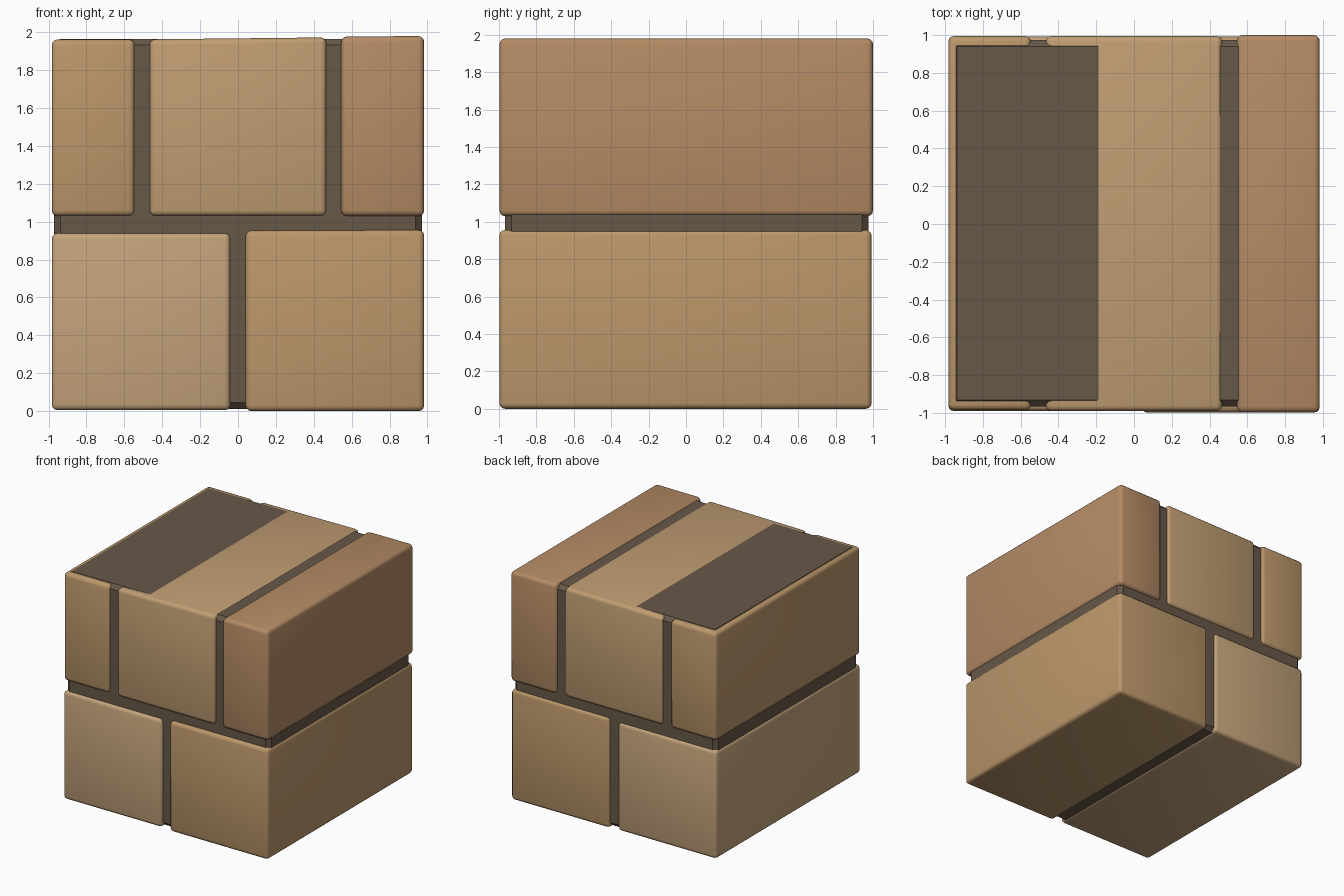
import bpy, bmesh

if "Cube" in bpy.data.objects:
    bpy.data.objects.remove(bpy.data.objects["Cube"])


def material(name, rgb):
    m = bpy.data.materials.new(name)
    m.diffuse_color = (*rgb, 1)
    m.use_nodes = True
    m.node_tree.nodes["Principled BSDF"].inputs["Base Color"].default_value = m.diffuse_color
    return m


def block(name, x0, x1, y0, y1, z0, z1, mat, bevel, segments, tilt=0.0):
    """Bevelled box; tilt raises the +x edge of the top face."""
    bm = bmesh.new()
    bmesh.ops.create_cube(bm, size=1)
    for v in bm.verts:
        right, back, top = v.co.x > 0, v.co.y > 0, v.co.z > 0
        v.co = (x1 if right else x0, y1 if back else y0, z1 if top else z0)
        if right and top:
            v.co.z += tilt
    bmesh.ops.bevel(bm, geom=bm.edges[:], offset=bevel, segments=segments,
                    profile=0.5, affect='EDGES')
    mesh = bpy.data.meshes.new(name)
    bm.to_mesh(mesh)
    bm.free()
    ob = bpy.data.objects.new(name, mesh)
    bpy.context.collection.objects.link(ob)
    mesh.materials.append(mat)
    bpy.ops.object.select_all(action='DESELECT')
    ob.select_set(True)
    bpy.context.view_layer.objects.active = ob
    bpy.ops.object.shade_smooth_by_angle(angle=0.7 if segments > 1 else 0.3)
    return ob


pale = material("pale_brick", (0.56, 0.37, 0.20))
tan = material("tan_brick", (0.50, 0.31, 0.145))
sand = material("sand_brick", (0.53, 0.34, 0.17))
red = material("reddish_brick", (0.46, 0.26, 0.13))
grey = material("mortar", (0.135, 0.098, 0.065))

# Mortar core, slightly recessed, with chamfered edges
block("mortar_core", -0.972, 0.972, -0.967, 0.975, 0.012, 1.966, grey, 0.034, 1)

# Full-depth bricks: name, x range, y range, z range, material, top tilt
bricks = [
    ("lower_left_brick", -0.983, -0.040, -0.990, 0.992, 0.005, 0.940, pale, 0.0),
    ("lower_right_brick", 0.040, 0.983, -0.998, 0.992, 0.000, 0.953, tan, 0.003),
    ("upper_left_brick", -0.983, -0.545, -0.985, 0.995, 1.030, 1.962, tan, 0.0),
    ("upper_middle_brick", -0.467, 0.467, -0.990, 0.995, 1.030, 1.963, sand, 0.010),
    ("upper_right_brick", 0.545, 0.983, -0.997, 1.000, 1.030, 1.978, red, 0.002),
]
for name, x0, x1, y0, y1, z0, z1, mat, tilt in bricks:
    block(name, x0, x1, y0, y1, z0, z1, mat, 0.030, 3, tilt)
